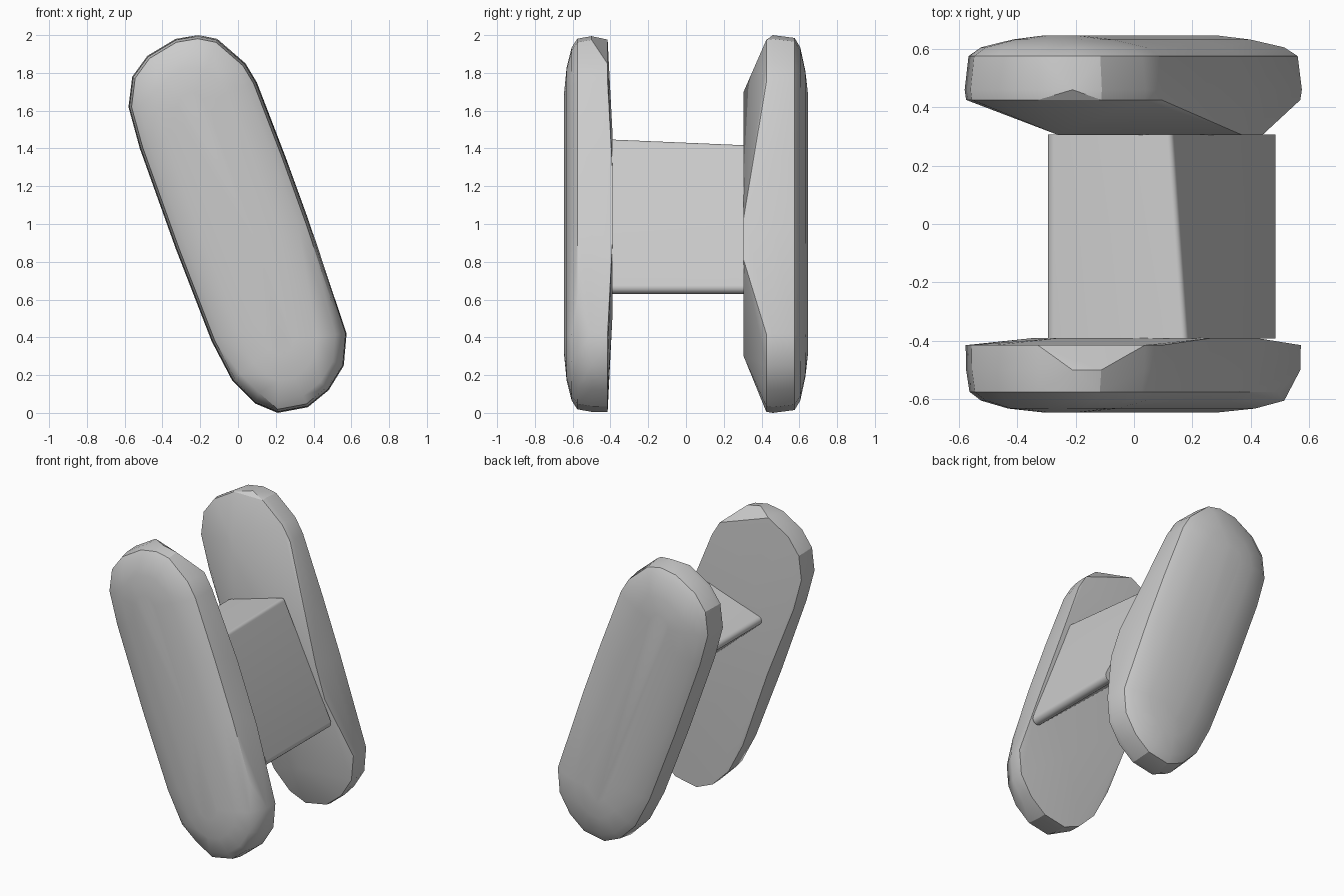
import bpy
import bmesh
from math import radians, cos, sin, tau
from mathutils import Vector

cube = bpy.data.objects.get("Cube")
if cube:
    bpy.data.objects.remove(cube, do_unlink=True)

# Single flat colour
grey = bpy.data.materials.new("plain grey")
grey.use_nodes = True
colour = (0.6, 0.6, 0.6, 1.0)
grey.diffuse_color = colour
grey.node_tree.nodes["Principled BSDF"].inputs["Base Color"].default_value = colour

# Leaning pill outline (x, z), clockwise from the top, and the spine it shrinks towards
OUTLINE = [(-.21, 2.0), (-.11, 1.98), (.04, 1.85), (.1, 1.75), (.25, 1.36),
           (.38, 1.0), (.51, .6), (.575, .42), (.56, .25), (.48, .12),
           (.37, .03), (.21, 0), (.09, .05), (-.03, .17), (-.14, .38),
           (-.33, .87), (-.52, 1.4), (-.58, 1.62), (-.56, 1.78),
           (-.48, 1.89), (-.33, 1.98)]
SPINE_TOP, SPINE_LOW = Vector((-.25, 1.62)), Vector((.22, .38))


def shrink(point, factor):
    p = Vector(point)
    axis = SPINE_LOW - SPINE_TOP
    t = max(0, min(1, (p - SPINE_TOP).dot(axis) / axis.length_squared))
    foot = SPINE_TOP + axis * t
    return foot + (p - foot) * factor


def hull_object(name, points, angle):
    """Convex solid around the points, with sharp edges kept above the angle."""
    bm = bmesh.new()
    for point in points:
        bm.verts.new(point)
    hull = bmesh.ops.convex_hull(bm, input=bm.verts)
    loose = {v for v in hull["geom_interior"] + hull["geom_unused"]
             if isinstance(v, bmesh.types.BMVert)}
    bmesh.ops.delete(bm, geom=list(loose), context='VERTS')
    bmesh.ops.recalc_face_normals(bm, faces=bm.faces)
    mesh = bpy.data.meshes.new(name)
    bm.to_mesh(mesh)
    bm.free()
    obj = bpy.data.objects.new(name, mesh)
    bpy.context.collection.objects.link(obj)
    mesh.materials.append(grey)
    bpy.ops.object.select_all(action='DESELECT')
    obj.select_set(True)
    bpy.context.view_layer.objects.active = obj
    bpy.ops.object.shade_smooth_by_angle(angle=radians(angle))


def plate(name, rings, pad_y, pad):
    """Pebble: domed outside, rim with some corners cut off, flat inner pad."""
    points = [(x, pad_y, z) for x, z in pad]
    for y, factor, cut in rings:
        for i, corner in enumerate(OUTLINE):
            if i not in cut:
                x, z = shrink(corner, factor)
                points.append((x, y, z))
    hull_object(name, points, 28)


plate("front_plate",
      [(-.415, .99, (0, 1)), (-.5, .985, ()), (-.575, .95, (7, 8, 12)),
       (-.605, .83, ()), (-.632, .55, ()), (-.645, .2, ())],
      -.39, [(.27, 1.3), (.415, .9), (.2, .5), (-.34, .93), (-.25, 1.5)])
plate("back_plate",
      [(.425, .985, (0, 4, 5, 6)), (.46, 1, ()), (.575, .96, ()),
       (.605, .83, ()), (.632, .5, ()), (.645, .2, ())],
      .305, [(-.26, 1.7), (.37, 1.03), (.44, .81), (.25, .3), (-.24, .95)])

# Three-sided bridge between the plates with rounded long edges
SIDES = 20
bridge = []
for y, top in ((-.392, (.165, 1.425)), (.307, (.115, 1.395))):
    for (x, z), radius in (((-.265, 1.275), .03), (top, .022), ((.45, .665), .035)):
        for k in range(SIDES):
            a = tau * k / SIDES
            bridge.append((x + radius * cos(a), y, z + radius * sin(a)))
hull_object("bridge", bridge, 30)
